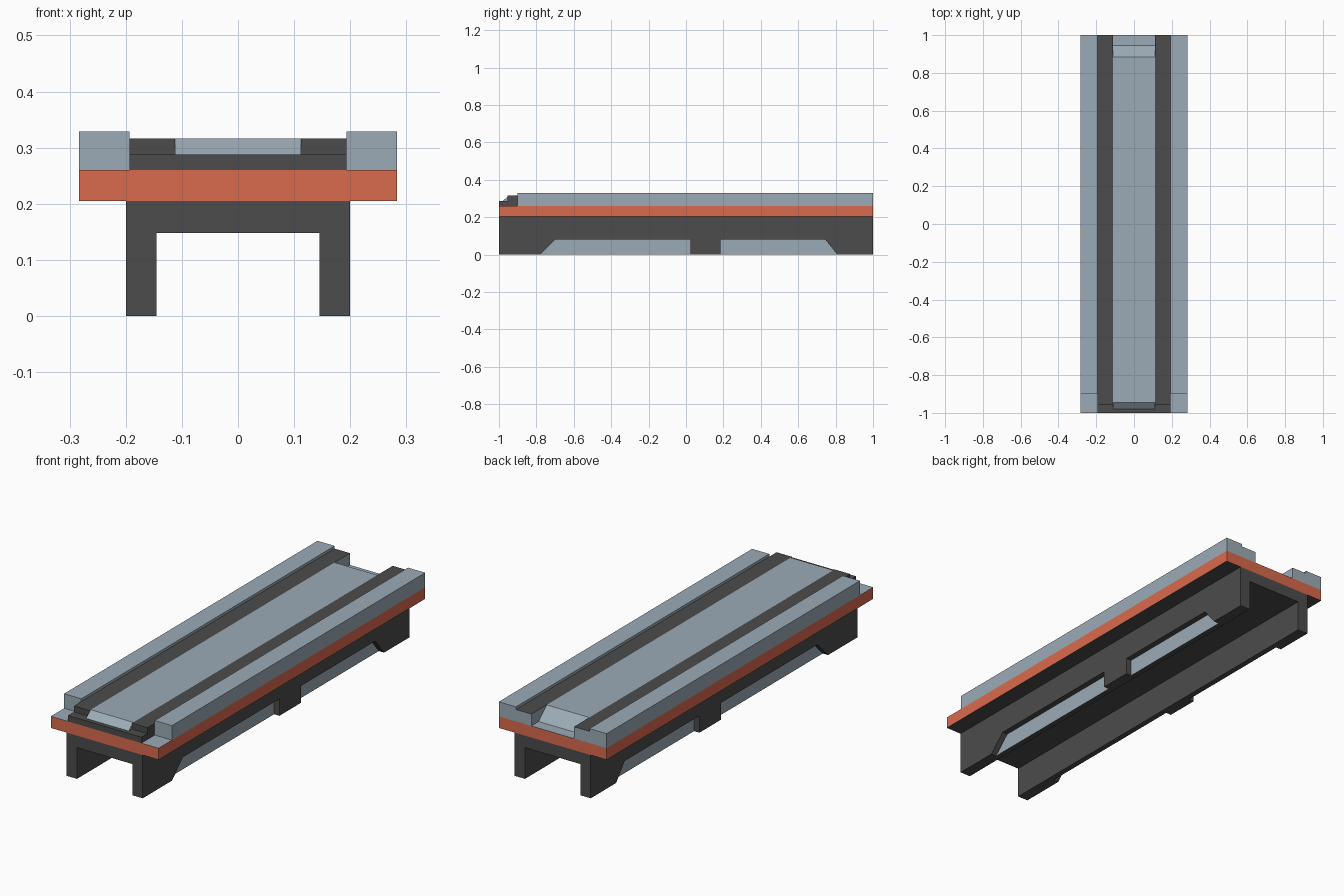
import bpy
import bmesh
from mathutils import Vector

cube = bpy.data.objects.get("Cube")
if cube:
    bpy.data.objects.remove(cube, do_unlink=True)


def make_material(name, rgb):
    mat = bpy.data.materials.new(name)
    mat.use_nodes = True
    mat.diffuse_color = (*rgb, 1)
    mat.node_tree.nodes["Principled BSDF"].inputs["Base Color"].default_value = (*rgb, 1)
    return mat


GREY = make_material("blue grey", (0.33, 0.41, 0.47))
DARK = make_material("charcoal", (0.072, 0.072, 0.072))
ORANGE = make_material("burnt orange", (0.70, 0.145, 0.074))


def prism(name, profile, x0, x1, mats, rule=None):
    """Extrude a (y, z) profile along x; rule(normal, centre) picks the material slot."""
    bm = bmesh.new()
    base = bm.faces.new([bm.verts.new((x0, y, z)) for y, z in profile])
    ext = bmesh.ops.extrude_face_region(bm, geom=[base])
    moved = [g for g in ext["geom"] if isinstance(g, bmesh.types.BMVert)]
    bmesh.ops.translate(bm, verts=moved, vec=Vector((x1 - x0, 0, 0)))
    bmesh.ops.recalc_face_normals(bm, faces=bm.faces)
    bm.normal_update()
    if rule:
        for f in bm.faces:
            f.material_index = rule(f.normal, f.calc_center_median())
    mesh = bpy.data.meshes.new(name)
    bm.to_mesh(mesh)
    bm.free()
    for m in mats:
        mesh.materials.append(m)
    obj = bpy.data.objects.new(name, mesh)
    bpy.context.collection.objects.link(obj)
    return obj


def rect(y0, y1, z0, z1):
    return [(y0, z0), (y1, z0), (y1, z1), (y0, z1)]


# Key heights
CEILING, SLAB_LOW, SLAB_TOP, LIP, DECK, RAIL = 0.148, 0.205, 0.26, 0.288, 0.316, 0.329

# Slab: orange edges, grey top, dark underside
prism("slab", rect(-1, 1, SLAB_LOW, SLAB_TOP), -0.283, 0.283, [ORANGE, GREY, DARK],
      lambda n, c: 1 if n.z > 0.5 else 2 if n.z < -0.5 else 0)

# Channel web joining the two legs
prism("channel_web", rect(-1, 1, CEILING, SLAB_LOW), -0.145, 0.145, [DARK])

# Centre panel, ramped at both ends
prism("centre_panel", [(-0.98, SLAB_TOP), (0.945, SLAB_TOP), (0.885, DECK),
                       (-0.945, DECK), (-0.98, LIP)], -0.112, 0.112, [GREY])

# Front lip between the side strips
prism("front_lip", rect(-1, -0.98, SLAB_TOP, LIP), -0.112, 0.112, [DARK])

# Outer leg skin with two openings along the bottom
skin = [(-1, 0), (-0.78, 0), (-0.70, 0.08), (0.025, 0.08), (0.025, 0), (0.185, 0),
        (0.185, 0.08), (0.745, 0.08), (0.81, 0), (1, 0), (1, SLAB_LOW), (-1, SLAB_LOW)]
strip = [(-1, SLAB_TOP), (1, SLAB_TOP), (1, DECK), (-0.955, DECK), (-0.955, LIP), (-1, LIP)]

for side, s in (("left", 1), ("right", -1)):
    prism(side + "_rail", rect(-0.9, 1, SLAB_TOP, RAIL), s * 0.193, s * 0.283, [GREY])
    # Dark strip with grey back end and grey inner wall
    prism(side + "_strip", strip, s * 0.112, s * 0.193, [DARK, GREY],
          lambda n, c, s=s: 1 if n.y > 0.5 or n.x * s < -0.5 else 0)
    # Inner leg wall: its outward face shows grey in the openings
    prism(side + "_leg_wall", rect(-1, 1, 0, SLAB_LOW), s * 0.145, s * 0.172, [DARK, GREY],
          lambda n, c, s=s: 1 if n.x * s > 0.5 else 0)
    prism(side + "_leg_skin", skin, s * 0.172, s * 0.2, [DARK])
